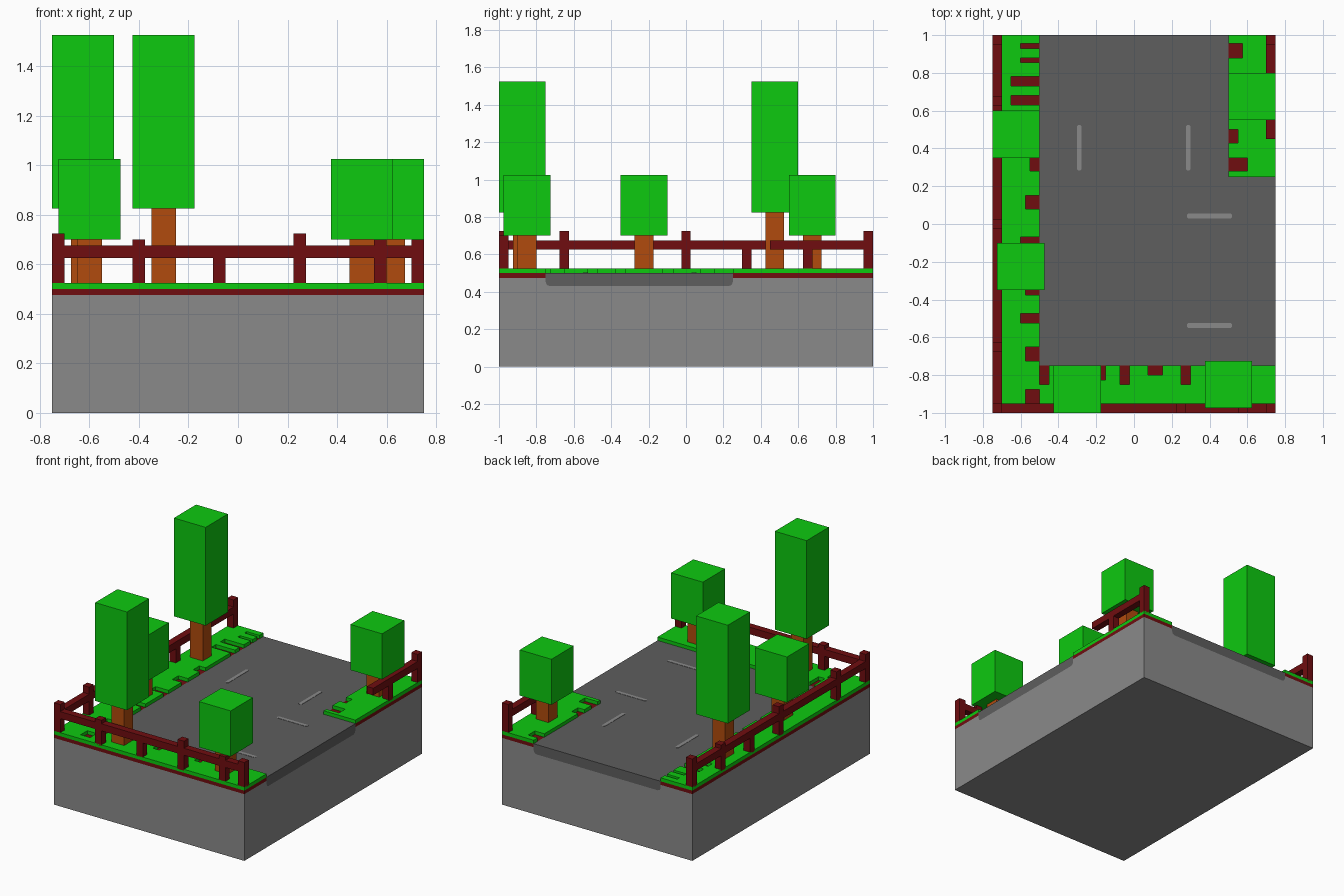
import bpy, bmesh
from mathutils import Vector

if "Cube" in bpy.data.objects:
    bpy.data.objects.remove(bpy.data.objects["Cube"])


def material(name, rgb):
    m = bpy.data.materials.new(name)
    m.diffuse_color = (*rgb, 1)
    m.use_nodes = True
    m.node_tree.nodes["Principled BSDF"].inputs["Base Color"].default_value = m.diffuse_color
    return m


GREEN = material("leaf green", (0.004, 0.585, 0.005))
RED = material("dark red", (0.16, 0.004, 0.005))
BARK = material("bark orange", (0.44, 0.07, 0.004))
STONE = material("stone grey", (0.254, 0.254, 0.254))
ASPHALT = material("asphalt grey", (0.112, 0.112, 0.112))


def finish(name, bm, mat):
    bmesh.ops.recalc_face_normals(bm, faces=bm.faces)
    me = bpy.data.meshes.new(name)
    bm.to_mesh(me)
    bm.free()
    me.materials.append(mat)
    ob = bpy.data.objects.new(name, me)
    bpy.context.collection.objects.link(ob)
    return ob


def prism(name, base, offset, mat):
    """Extrude a closed 3D outline along an offset vector."""
    bm = bmesh.new()
    lo = [bm.verts.new(p) for p in base]
    hi = [bm.verts.new(Vector(p) + Vector(offset)) for p in base]
    bm.faces.new(lo)
    bm.faces.new(hi)
    n = len(lo)
    for i in range(n):
        j = (i + 1) % n
        bm.faces.new((lo[i], lo[j], hi[j], hi[i]))
    return finish(name, bm, mat)


def boxes(name, specs, mat):
    """One object from boxes given as (x0, x1, y0, y1, z0, z1)."""
    bm = bmesh.new()
    for x0, x1, y0, y1, z0, z1 in specs:
        vs = bmesh.ops.create_cube(bm, size=1)["verts"]
        for v in vs:
            v.co = (x1 if v.co.x > 0 else x0,
                    y1 if v.co.y > 0 else y0,
                    z1 if v.co.z > 0 else z0)
    return finish(name, bm, mat)


# Levels of the layers
ROAD_LOW, STONE_TOP, GROUND, GRASS = 0.43, 0.475, 0.5, 0.525


# Road arms: slab profiles with chamfered lower corners
def road_profile(a, b, top):
    c = 0.022
    return [(a, top), (a, ROAD_LOW + c), (a + c * 0.3, ROAD_LOW + c * 0.3),
            (a + c, ROAD_LOW), (b - c, ROAD_LOW),
            (b - c * 0.3, ROAD_LOW + c * 0.3), (b, ROAD_LOW + c), (b, top)]


def road_pair(prefix, top, extra, mat):
    long_arm = prism(prefix + "_long", [(u, -0.75, z) for u, z in road_profile(-0.5, 0.5, top)],
                     (0, 1.75 + extra, 0), mat)
    side_arm = prism(prefix + "_side", [(-0.5, u, z) for u, z in road_profile(-0.75, 0.25, top)],
                     (1.25 + extra, 0, 0), mat)
    return long_arm, side_arm


road_pair("road", GROUND, 0, ASPHALT)

# Stone base with the road channels cut out
base = boxes("stone_base", [(-0.75, 0.75, -1, 1, 0, STONE_TOP)], STONE)
for cutter in road_pair("road_cutter", 0.6, 0.1, ASPHALT):
    cutter.hide_render = True
    cutter.hide_viewport = False
    cutter.display_type = 'WIRE'
    mod = base.modifiers.new("cut", 'BOOLEAN')
    mod.operation = 'DIFFERENCE'
    mod.solver = 'EXACT'
    mod.object = cutter

# Dirt layer under the grass
boxes("dirt_layer", [(-0.75, -0.5, -1, 1, STONE_TOP, GROUND),
                     (-0.5, 0.75, -1, -0.75, STONE_TOP, GROUND),
                     (0.5, 0.75, 0.25, 1, STONE_TOP, GROUND)], RED)


# Grass strips: comb outlines with notches (start, end, depth line)
def grass(name, rear, edge, start, end, notches, along_y):
    pts = [(start, rear)]
    if notches[0][0] > start:
        pts.append((start, edge))
    for a, b, d in notches:
        if a > start:
            pts.append((a, edge))
        pts += [(a, d), (b, d), (b, edge)]
    pts += [(end, edge), (end, rear)]
    base_pts = [(d, t, GROUND) if along_y else (t, d, GROUND) for t, d in pts]
    return prism(name, base_pts, (0, 0, GRASS - GROUND), GREEN)


grass("grass_left", -0.75, -0.5, -1, 1,
      [(-0.95, -0.875, -0.575), (-0.725, -0.65, -0.575), (-0.525, -0.475, -0.6),
       (-0.375, -0.325, -0.575), (-0.125, -0.07, -0.6), (0.08, 0.15, -0.575),
       (0.28, 0.35, -0.55), (0.63, 0.68, -0.65), (0.73, 0.78, -0.65),
       (0.855, 0.88, -0.6), (0.93, 0.955, -0.6)], True)
grass("grass_front", -1, -0.75, -0.5, 0.75,
      [(-0.5, -0.45, -0.85), (-0.2, -0.15, -0.825), (-0.075, -0.025, -0.85),
       (0.075, 0.15, -0.8), (0.25, 0.3, -0.85)], False)
grass("grass_right", 0.75, 0.5, 0.25, 1,
      [(0.28, 0.35, 0.6), (0.43, 0.5, 0.55), (0.88, 0.955, 0.575)], True)


# Road dashes: thin plates with clipped corners
def dash(name, cx, cy, hx, hy):
    c = 0.007
    z = GROUND - 0.002
    pts = [(hx - c, -hy), (hx, c - hy), (hx, hy - c), (hx - c, hy),
           (c - hx, hy), (-hx, hy - c), (-hx, c - hy), (c - hx, -hy)]
    prism(name, [(cx + x, cy + y, z) for x, y in pts], (0, 0, 0.004), STONE)


for i, x in enumerate((-0.29, 0.287)):
    dash(f"road_dash_long_{i}", x, 0.403, 0.0125, 0.12)
for i, y in enumerate((0.0425, -0.5375)):
    dash(f"road_dash_side_{i}", 0.4, y, 0.12, 0.0125)

# Fences: posts of uneven height and one rail per side
H = 0.025
RAIL = (0.625, 0.675)


def posts(name, specs):
    boxes(name, [(x - H, x + H, y - H, y + H, GRASS - 0.01, top) for x, y, top in specs], RED)


posts("fence_posts_front", [(-0.725, -0.975, 0.725), (-0.4, -0.975, 0.7), (-0.075, -0.975, 0.65),
                            (0.25, -0.975, 0.725), (0.575, -0.975, 0.7), (0.725, -0.975, 0.7)])
posts("fence_posts_left", [(-0.725, -0.65, 0.725), (-0.725, 0, 0.725), (-0.725, 0.325, 0.65),
                           (-0.725, 0.65, 0.7), (-0.725, 0.975, 0.725)])
posts("fence_posts_right", [(0.725, 0.65, 0.675), (0.725, 0.975, 0.725)])
boxes("fence_rail_front", [(-0.75, 0.75, -1, -0.95, *RAIL)], RED)
boxes("fence_rail_left", [(-0.75, -0.7, -0.95, 1, *RAIL)], RED)
boxes("fence_rail_right", [(0.7, 0.75, 0.45, 1, *RAIL)], RED)

# Trees: square trunk and block crown
trees = [(-0.625, 0.475, 0.825, 1.525), (-0.3, -0.875, 0.825, 1.525),
         (-0.6, -0.225, 0.7, 1.025), (0.5, -0.85, 0.7, 1.025), (0.625, 0.675, 0.7, 1.025)]
for i, (x, y, low, top) in enumerate(trees):
    boxes(f"tree_trunk_{i}", [(x - 0.05, x + 0.05, y - 0.05, y + 0.05, GRASS - 0.01, low + 0.01)], BARK)
    boxes(f"tree_crown_{i}", [(x - 0.125, x + 0.125, y - 0.125, y + 0.125, low, top)], GREEN)
